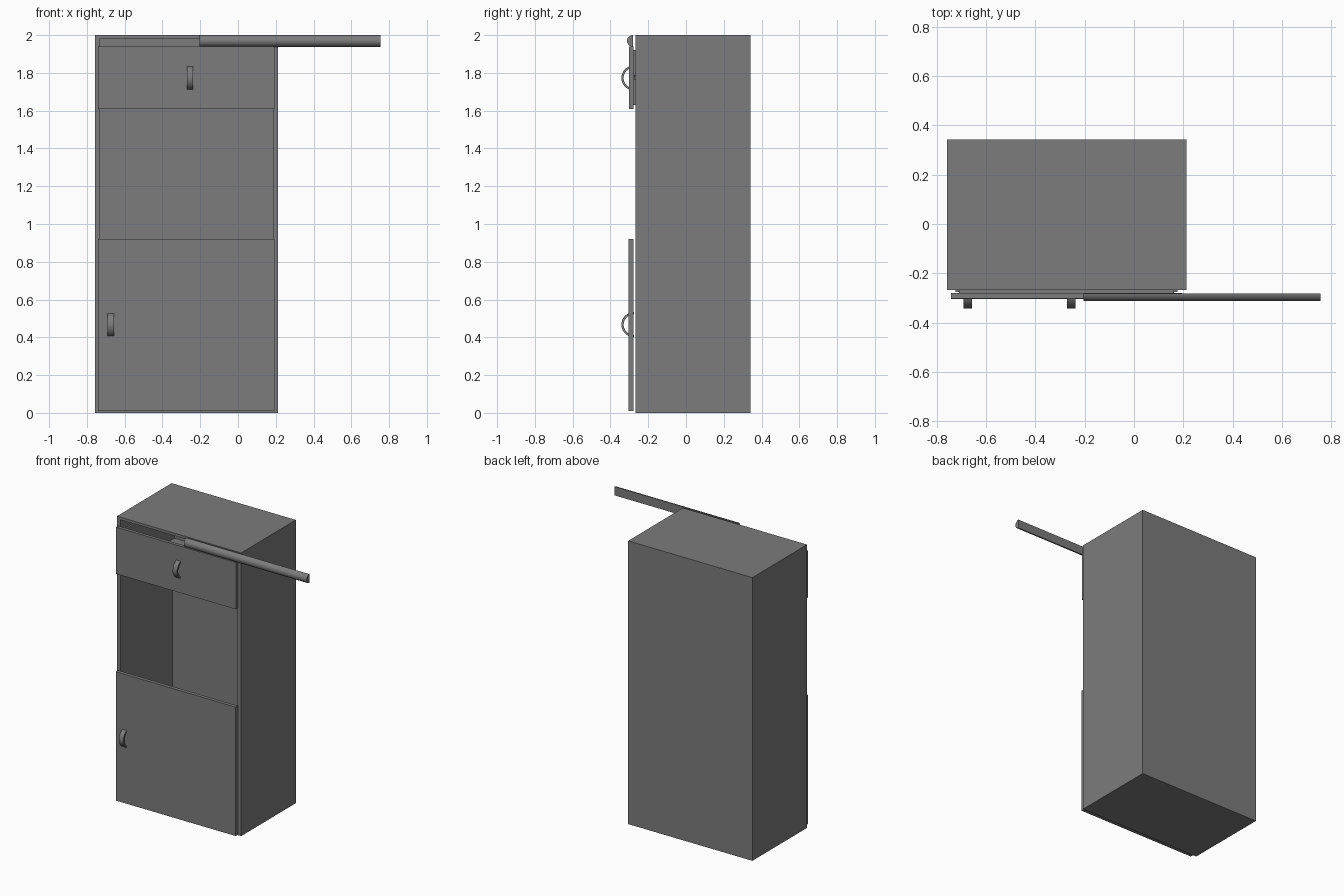
import bpy, bmesh, math
from mathutils import Vector

if "Cube" in bpy.data.objects:
    bpy.data.objects.remove(bpy.data.objects["Cube"], do_unlink=True)

GREY = (0.2, 0.2, 0.2, 1)
grey = bpy.data.materials.new("cabinet grey")
grey.use_nodes = True
grey.diffuse_color = GREY
grey.node_tree.nodes["Principled BSDF"].inputs["Base Color"].default_value = GREY


def finish(name, bm):
    bmesh.ops.recalc_face_normals(bm, faces=bm.faces)
    mesh = bpy.data.meshes.new(name)
    bm.to_mesh(mesh)
    bm.free()
    mesh.materials.append(grey)
    obj = bpy.data.objects.new(name, mesh)
    bpy.context.collection.objects.link(obj)
    return obj


def add_box(bm, lo, hi):
    lo, hi = Vector(lo), Vector(hi)
    verts = bmesh.ops.create_cube(bm, size=1)["verts"]
    for v in verts:
        v.co = (lo + hi) / 2 + v.co * (hi - lo)


def box(name, lo, hi):
    bm = bmesh.new()
    add_box(bm, lo, hi)
    return finish(name, bm)


def open_box(name, lo, hi, wall, floor, side):
    """Box hollowed from its front (side='front') or its top (side='top')."""
    bm = bmesh.new()
    add_box(bm, lo, hi)
    normal = Vector((0, -1, 0)) if side == "front" else Vector((0, 0, 1))
    bm.normal_update()
    face = max(bm.faces, key=lambda f: f.normal.dot(normal))
    centre = face.calc_center_median()
    bmesh.ops.inset_region(bm, faces=[face], thickness=floor)
    # side walls may be thicker than top and bottom
    for v in face.verts:
        v.co.x += math.copysign(wall - floor, centre.x - v.co.x)
    depth = (hi[1] - lo[1] if side == "front" else hi[2] - lo[2]) - floor
    inner = bmesh.ops.extrude_discrete_faces(bm, faces=[face])["faces"][0]
    bmesh.ops.translate(bm, verts=inner.verts, vec=-normal * depth)
    return finish(name, bm)


def extrude_x(name, outline, x0, x1):
    """Sweep a closed (y, z) outline along x."""
    bm = bmesh.new()
    face = bm.faces.new([bm.verts.new((x0, y, z)) for y, z in outline])
    new = bmesh.ops.extrude_face_region(bm, geom=[face])["geom"]
    verts = [g for g in new if isinstance(g, bmesh.types.BMVert)]
    bmesh.ops.translate(bm, verts=verts, vec=(x1 - x0, 0, 0))
    obj = finish(name, bm)
    bpy.ops.object.select_all(action="DESELECT")
    obj.select_set(True)
    bpy.context.view_layer.objects.active = obj
    bpy.ops.object.shade_smooth_by_angle(angle=math.radians(35))
    return obj


def arc(y, z, radius, steps=24):
    """Half circle bulging towards the front."""
    return [(y - radius * math.sin(math.pi * i / steps),
             z + radius * math.cos(math.pi * i / steps)) for i in range(steps + 1)]


# Carcass, open at the front
open_box("cabinet_body", (-0.758, -0.268, 0), (0.212, 0.342, 2), 0.034, 0.026, "front")

# Door and drawer
box("lower_door", (-0.742, -0.304, 0.01), (0.194, -0.279, 0.92))
box("drawer_front", (-0.742, -0.302, 1.61), (0.194, -0.279, 1.94))
open_box("drawer_box", (-0.71, -0.279, 1.63), (0.162, 0.3, 1.92), 0.02, 0.02, "top")
for side, x in (("right", -0.724), ("left", 0.162)):
    box(side + "_drawer_runner", (x, -0.275, 1.765), (x + 0.014, 0.3, 1.79))

# Bow handles
for name, x, z in (("drawer_handle", -0.254, 1.773), ("door_handle", -0.674, 0.467)):
    ring = arc(-0.276, z, 0.066) + arc(-0.276, z, 0.054)[::-1]
    extrude_x(name, ring, x - 0.017, x + 0.017)

# Half-round rail across the top
extrude_x("top_rail", arc(-0.281, 1.969, 0.031), -0.205, 0.755)
